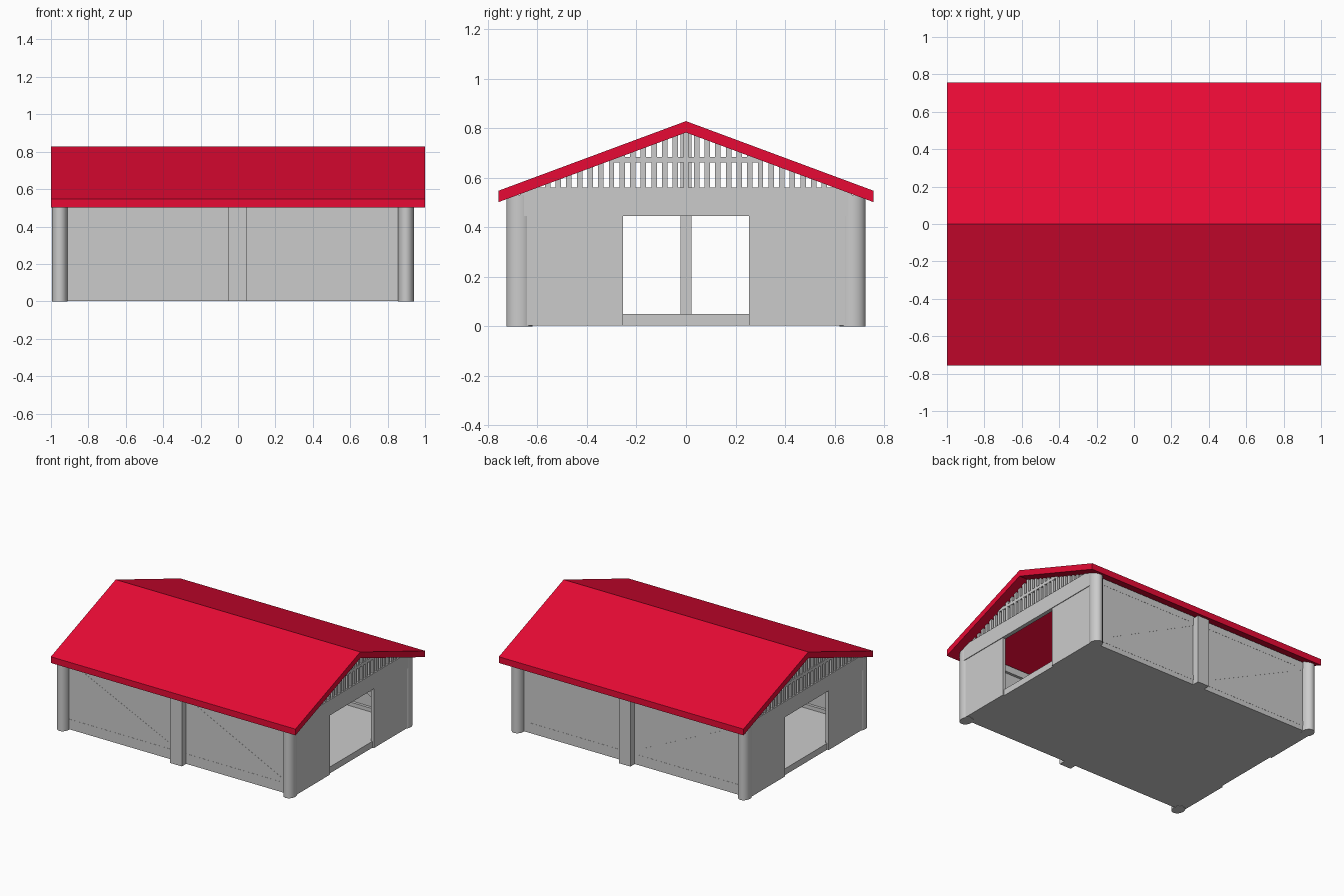
import bpy, bmesh, math
from mathutils import Matrix

if "Cube" in bpy.data.objects:
    bpy.data.objects.remove(bpy.data.objects["Cube"])

RIDGE_UNDER, SLOPE = 0.783, 0.371


def roof_under(y):
    return RIDGE_UNDER - SLOPE * abs(y)


def box(name, x0, x1, y0, y1, z0, z1):
    bm = bmesh.new()
    bmesh.ops.create_cube(bm, size=1)
    for v in bm.verts:
        v.co = ((x0, x1)[v.co.x > 0], (y0, y1)[v.co.y > 0], (z0, z1)[v.co.z > 0])
    return finish(name, bm)


def finish(name, bm):
    bmesh.ops.recalc_face_normals(bm, faces=bm.faces)
    me = bpy.data.meshes.new(name)
    bm.to_mesh(me)
    bm.free()
    ob = bpy.data.objects.new(name, me)
    bpy.context.collection.objects.link(ob)
    return ob


def extrude_x(name, profile, x0, x1):
    """Extrude a (y, z) outline along x."""
    bm = bmesh.new()
    face = bm.faces.new([bm.verts.new((x0, y, z)) for y, z in profile])
    ext = bmesh.ops.extrude_face_region(bm, geom=[face])["geom"]
    verts = [g for g in ext if isinstance(g, bmesh.types.BMVert)]
    bmesh.ops.translate(bm, verts=verts, vec=(x1 - x0, 0, 0))
    return finish(name, bm)


def column(name, x, y, rx, ry, h):
    bpy.ops.mesh.primitive_cylinder_add(vertices=32, radius=1, depth=h, location=(x, y, h / 2))
    ob = bpy.context.object
    ob.name = name
    ob.scale = (rx, ry, 1)
    bpy.ops.object.shade_smooth_by_angle(angle=math.radians(40))


def brace(name, xa, za, xb, zb, y, width, depth):
    bm = bmesh.new()
    length = math.hypot(xb - xa, zb - za)
    bmesh.ops.create_cube(bm, size=1)
    bmesh.ops.scale(bm, vec=(length, depth, width), verts=bm.verts)
    rot = Matrix.Rotation(-math.atan2(zb - za, xb - xa), 4, 'Y')
    bm.transform(Matrix.Translation(((xa + xb) / 2, y, (za + zb) / 2)) @ rot)
    finish(name, bm)


# Gabled roof
red = bpy.data.materials.new("roof_red")
red.diffuse_color = (0.8, 0.003, 0.035, 1)
red.use_nodes = True
red.node_tree.nodes["Principled BSDF"].inputs["Base Color"].default_value = red.diffuse_color
roof = extrude_x("roof", [(-0.757, 0.502), (0, RIDGE_UNDER), (0.757, 0.502),
                          (0.757, 0.548), (0, 0.829), (-0.757, 0.548)], -1, 1)
roof.data.materials.append(red)

# Floor slab and central post
box("floor", -0.975, 0.92, -0.668, 0.668, 0.003, 0.05)
box("centre_post", -0.025, 0.02, -0.022, 0.022, 0.05, 0.79)

# Long walls with pilasters, rails and diagonal braces
for side, s in (("front", -1), ("back", 1)):
    def span(a, b):
        return min(s * a, s * b), max(s * a, s * b)
    box(side + "_wall", -0.95, 0.90, *span(0.65, 0.67), 0.003, 0.53)
    box(side + "_pilaster", -0.05, 0.045, *span(0.63, 0.72), 0.003, 0.515)
    box(side + "_base_rail", -0.94, 0.89, *span(0.63, 0.671), 0.04, 0.078)
    box(side + "_top_rail", -0.94, 0.89, *span(0.63, 0.671), 0.48, 0.53)
    brace(side + "_brace_left", -0.89, 0.48, -0.04, 0.08, s * 0.6505, 0.035, 0.041)
    brace(side + "_brace_right", 0.04, 0.48, 0.85, 0.08, s * 0.6505, 0.035, 0.041)

# End walls with doorway, gable beam, slats and round corner columns
for end, outer, s in (("right", 0.94, 1), ("left", -0.995, -1)):
    def depth(a, b):
        return min(outer - s * a, outer - s * b), max(outer - s * a, outer - s * b)
    for side, t in (("front", -1), ("back", 1)):
        y0, y1 = sorted((t * 0.255, t * 0.66))
        box(f"{end}_{side}_end_panel", *depth(0.008, 0.033), y0, y1, 0.003, 0.445)
        column(f"{end}_{side}_column", outer - s * 0.042, t * 0.673, 0.042, 0.052, 0.53)
    extrude_x(end + "_gable_beam", [(-0.67, 0.445), (0.67, 0.445), (0.67, 0.54),
                                    (0.61, 0.56), (-0.61, 0.56), (-0.67, 0.54)],
              *depth(0.003, 0.033))
    box(end + "_gable_rail", *depth(0.008, 0.03), -0.31, 0.31, 0.662, 0.684)
    for i in range(-13, 14):
        y = i * 0.043
        ya, yb = y - 0.011, y + 0.011
        extrude_x(f"{end}_gable_slat", [(ya, 0.55), (yb, 0.55), (yb, roof_under(yb) + 0.008),
                                        (ya, roof_under(ya) + 0.008)], *depth(0.009, 0.029))
